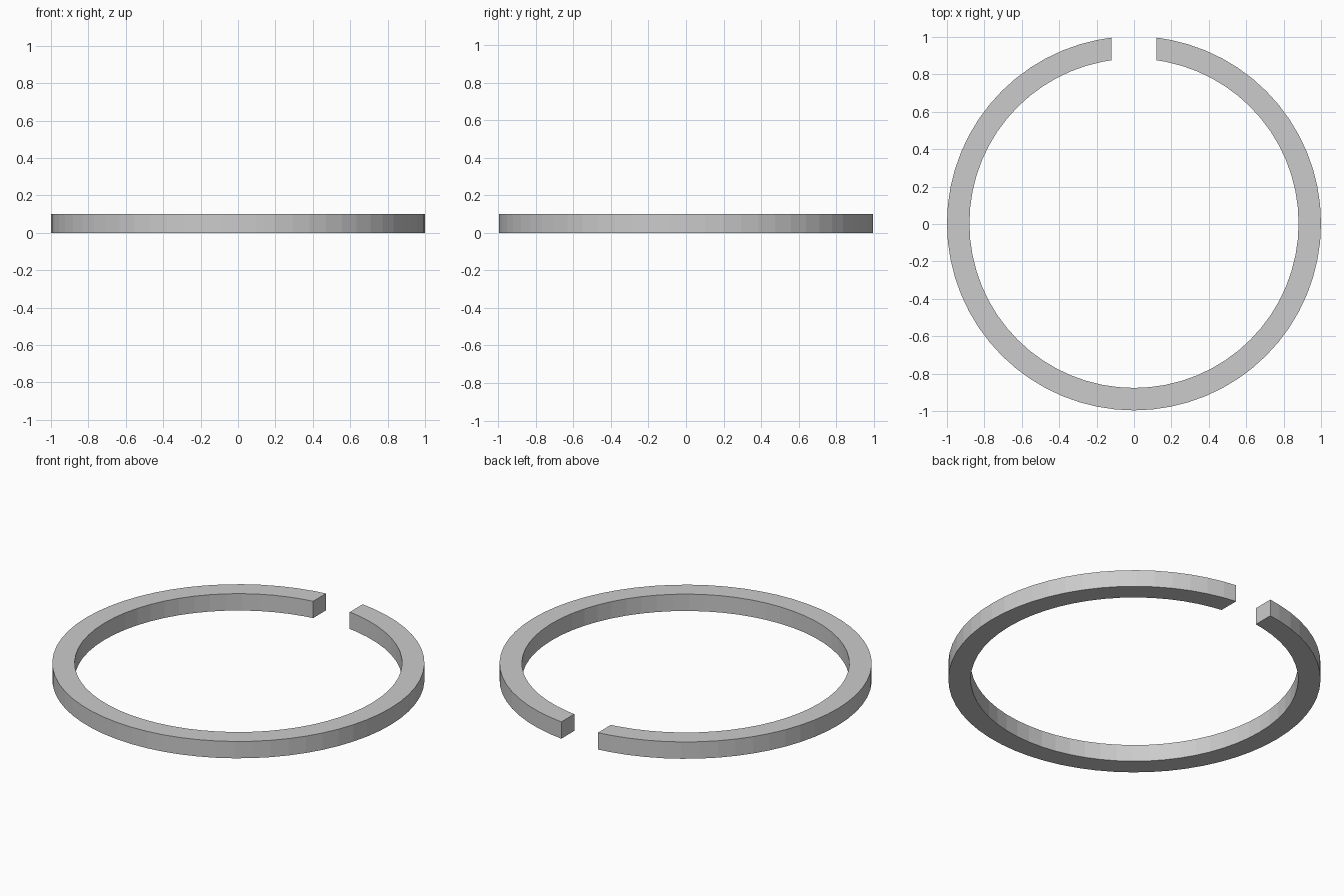
import bpy, bmesh, math

if "Cube" in bpy.data.objects:
    bpy.data.objects.remove(bpy.data.objects["Cube"])

OUTER, INNER, HEIGHT, GAP, SEGMENTS = 1.0, 0.88, 0.1, 0.12, 64
Y_SHIFT = (1 - math.sqrt(1 - GAP ** 2)) / 2  # recentre after the gap is cut


# Points along an open arc, running from one gap face to the other
def arc(radius):
    end = math.asin(GAP / radius)
    step = 2 * math.pi / SEGMENTS
    angles = [end] + [i * step for i in range(SEGMENTS) if end + 0.01 < i * step < 2 * math.pi - end - 0.01]
    angles.append(2 * math.pi - end)
    return [(radius * math.sin(a), radius * math.cos(a) + Y_SHIFT, 0) for a in angles]


# Split ring: flat strip between the two arcs, extruded upwards
bm = bmesh.new()
outer = [bm.verts.new(p) for p in arc(OUTER)]
inner = [bm.verts.new(p) for p in arc(INNER)]
for i in range(len(outer) - 1):
    bm.faces.new((outer[i], outer[i + 1], inner[i + 1], inner[i]))
top = bmesh.ops.extrude_face_region(bm, geom=bm.faces[:])
bmesh.ops.translate(bm, vec=(0, 0, HEIGHT),
                    verts=[g for g in top["geom"] if isinstance(g, bmesh.types.BMVert)])
bmesh.ops.recalc_face_normals(bm, faces=bm.faces[:])

mesh = bpy.data.meshes.new("split_ring")
bm.to_mesh(mesh)
bm.free()
bpy.context.collection.objects.link(bpy.data.objects.new("split_ring", mesh))
